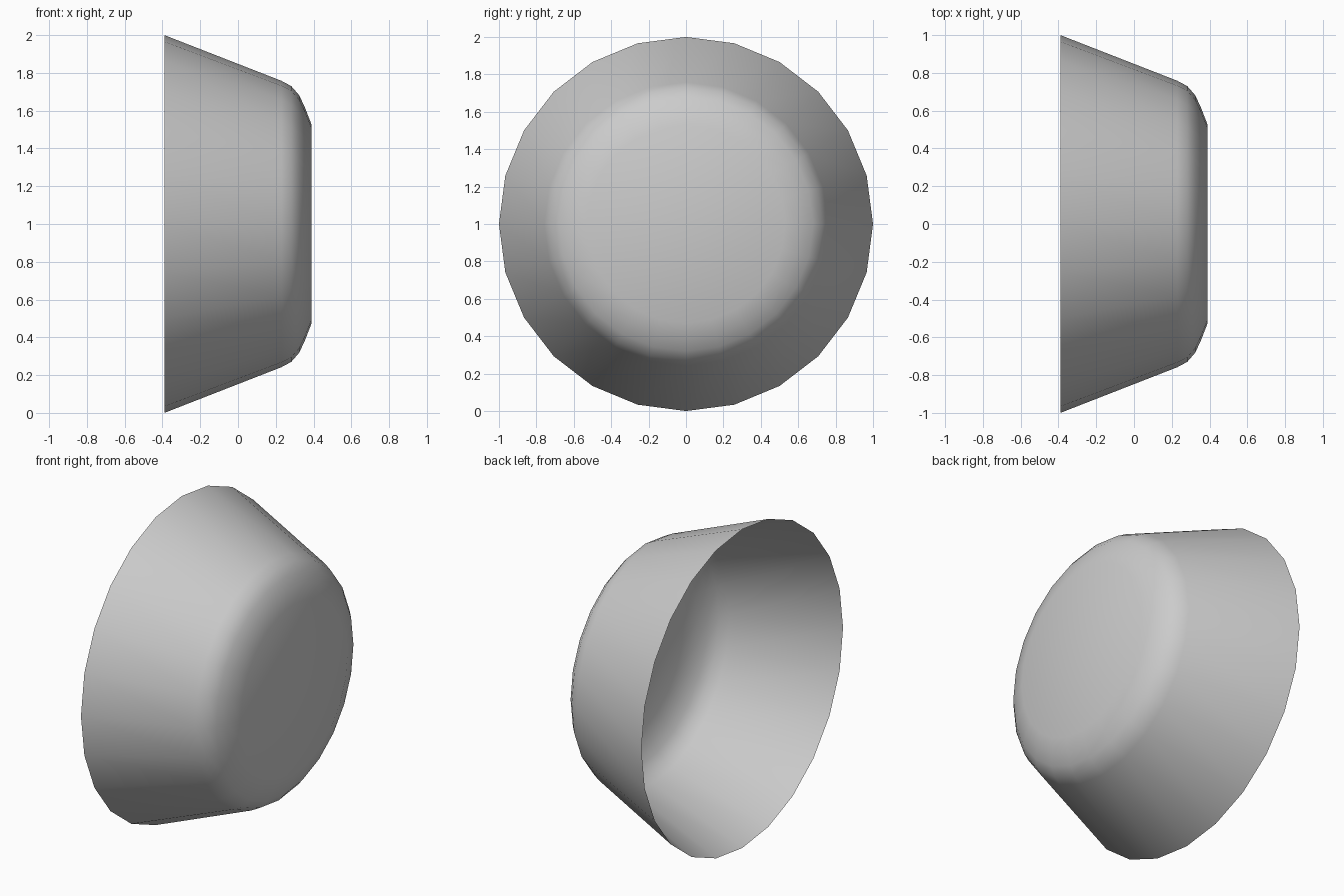
import bpy, bmesh, math

if "Cube" in bpy.data.objects:
    bpy.data.objects.remove(bpy.data.objects["Cube"])

SIDES = 24
# Wall profile: (x along the axis, radius), open rim to closed base
PROFILE = [(-0.39, 1.0), (0.23, 0.758), (0.282, 0.73), (0.325, 0.68),
           (0.355, 0.615), (0.388, 0.53)]

bm = bmesh.new()
rings = []
for x, r in PROFILE:
    rings.append([bm.verts.new((x, r * math.cos(2 * math.pi * i / SIDES),
                                1 + r * math.sin(2 * math.pi * i / SIDES)))
                  for i in range(SIDES)])

# Thin conical wall and rounded edge
for a, b in zip(rings, rings[1:]):
    for i in range(SIDES):
        j = (i + 1) % SIDES
        bm.faces.new((a[i], a[j], b[j], b[i]))

# Flat base
bm.faces.new(rings[-1])
bm.normal_update()
for f in bm.faces:
    f.smooth = True

mesh = bpy.data.meshes.new("bowl")
bm.to_mesh(mesh)
bm.free()
bowl = bpy.data.objects.new("bowl", mesh)
bpy.context.collection.objects.link(bowl)
